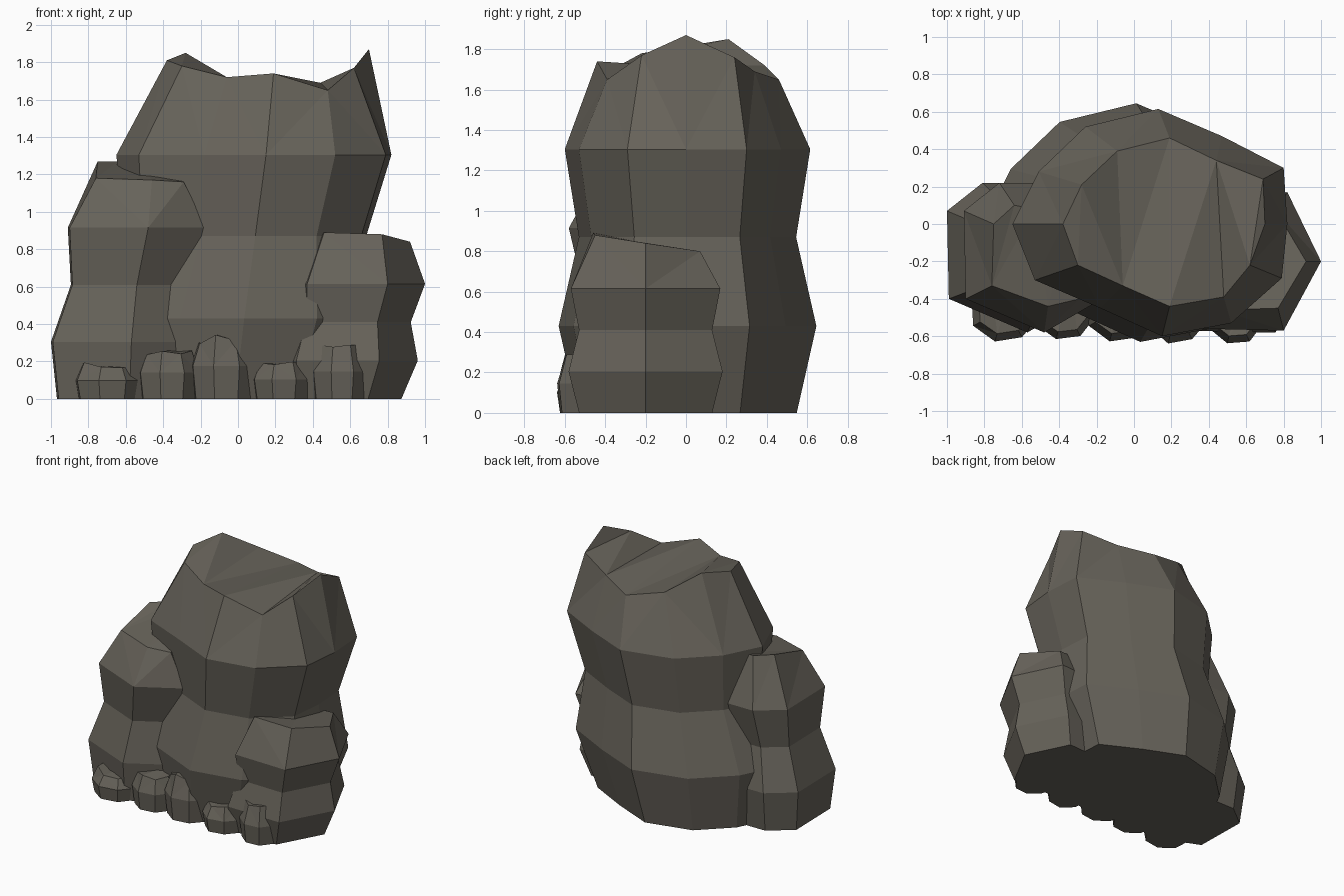
import bpy, bmesh, random
from math import sin, cos, pi

if "Cube" in bpy.data.objects:
    bpy.data.objects.remove(bpy.data.objects["Cube"])

random.seed(4)
stone = bpy.data.materials.new("dark_stone")
stone.diffuse_color = (0.135, 0.124, 0.102, 1)
stone.use_nodes = True
stone.node_tree.nodes["Principled BSDF"].inputs["Base Color"].default_value = stone.diffuse_color


def rock(name, outline, levels, top):
    """Rings of one outline (z, scale, x shift), closed by an uneven top ring."""
    n = len(outline)
    cx = (min(p[0] for p in outline) + max(p[0] for p in outline)) / 2
    cy = (min(p[1] for p in outline) + max(p[1] for p in outline)) / 2
    bm = bmesh.new()
    rings = [[bm.verts.new((cx + (x - cx) * s + dx, cy + (y - cy) * s, z))
              for x, y in outline] for z, s, dx in levels]
    rings.append([bm.verts.new(p) for p in top])
    for a, b in zip(rings, rings[1:]):
        for i in range(n):
            j = (i + 1) % n
            bm.faces.new((a[i], a[j], b[j], b[i]))
    bm.faces.new(rings[0])
    # cap the top with strips running across it
    t = rings[-1]
    for i in range((n - 1) // 2 + 1):
        ids = []
        for k in (i, i + 1, n - i - 1, (n - i) % n):
            if k not in ids:
                ids.append(k)
        if i + 1 <= n - i - 1 and len(ids) > 2:
            bm.faces.new([t[k] for k in ids])
    bmesh.ops.recalc_face_normals(bm, faces=bm.faces)
    bmesh.ops.triangulate(bm, faces=[f for f in bm.faces if len(f.verts) == 4])
    me = bpy.data.meshes.new(name)
    bm.to_mesh(me)
    bm.free()
    me.materials.append(stone)
    ob = bpy.data.objects.new(name, me)
    bpy.context.collection.objects.link(ob)


# tall central boulder
rock("main_boulder",
     [(-.65, 0), (-.51, .28), (-.26, .52), (.13, .615), (.47, .47), (.80, .30),
      (.82, 0), (.79, -.29), (.52, -.53), (.15, -.60), (-.18, -.45), (-.53, -.30)],
     [(0, .89, -.16), (.43, 1.05, -.12), (.87, .885, -.05), (1.305, 1, 0)],
     [(-.38, 0, 1.81), (-.28, .21, 1.85), (-.09, .39, 1.72), (.19, .46, 1.65),
      (.44, .34, 1.69), (.69, .24, 1.76), (.70, 0, 1.87), (.62, -.22, 1.77),
      (.48, -.39, 1.65), (.19, -.44, 1.74), (-.06, -.33, 1.72), (-.30, -.22, 1.78)])

# medium boulder on the left
rock("left_boulder",
     [(-.91, .07), (-.72, .22), (-.50, .22), (-.25, .0), (-.17, -.40),
      (-.48, -.58), (-.90, -.40)],
     [(0, .9, -.095), (.305, 1, -.09), (.61, .82, -.05), (.915, 1, 0)],
     [(-.75, 0, 1.27), (-.64, .10, 1.27), (-.53, .08, 1.26), (-.38, -.1, 1.22),
      (-.29, -.40, 1.16), (-.46, -.44, 1.17), (-.76, -.33, 1.18)])

# low boulder on the right
rock("right_boulder",
     [(.25, -.20), (.45, .15), (.82, .17), (1.0, -.20), (.80, -.57), (.37, -.56)],
     [(0, .89, -.085), (.205, 1.03, -.05), (.41, .89, -.035), (.615, 1, 0)],
     [(.38, -.20, .80), (.50, .05, .80), (.76, .07, .80), (.92, -.20, .84),
      (.77, -.45, .88), (.46, -.46, .89)])

# row of small stones along the front: x, y, half width, half depth, height
for k, (x, y, w, d, h) in enumerate([(-.69, -.46, .18, .16, .19), (-.37, -.46, .16, .15, .27),
                                     (-.08, -.46, .17, .16, .34), (.23, -.48, .16, .15, .20),
                                     (.54, -.48, .15, .16, .28)]):
    ring = []
    for i in range(8):
        a = pi - (i + .35) * pi / 4
        r = random.uniform(1.0, 1.1)
        ring.append((x + w * r * cos(a), y + d * r * sin(a)))
    top = [(x + (px - x) * .78, y + (py - y) * .75, h * random.uniform(.86, 1.04))
           for px, py in ring]
    rock(f"small_stone_{k + 1}", ring, [(0, .9, 0), (h * .52, 1, 0)], top)
